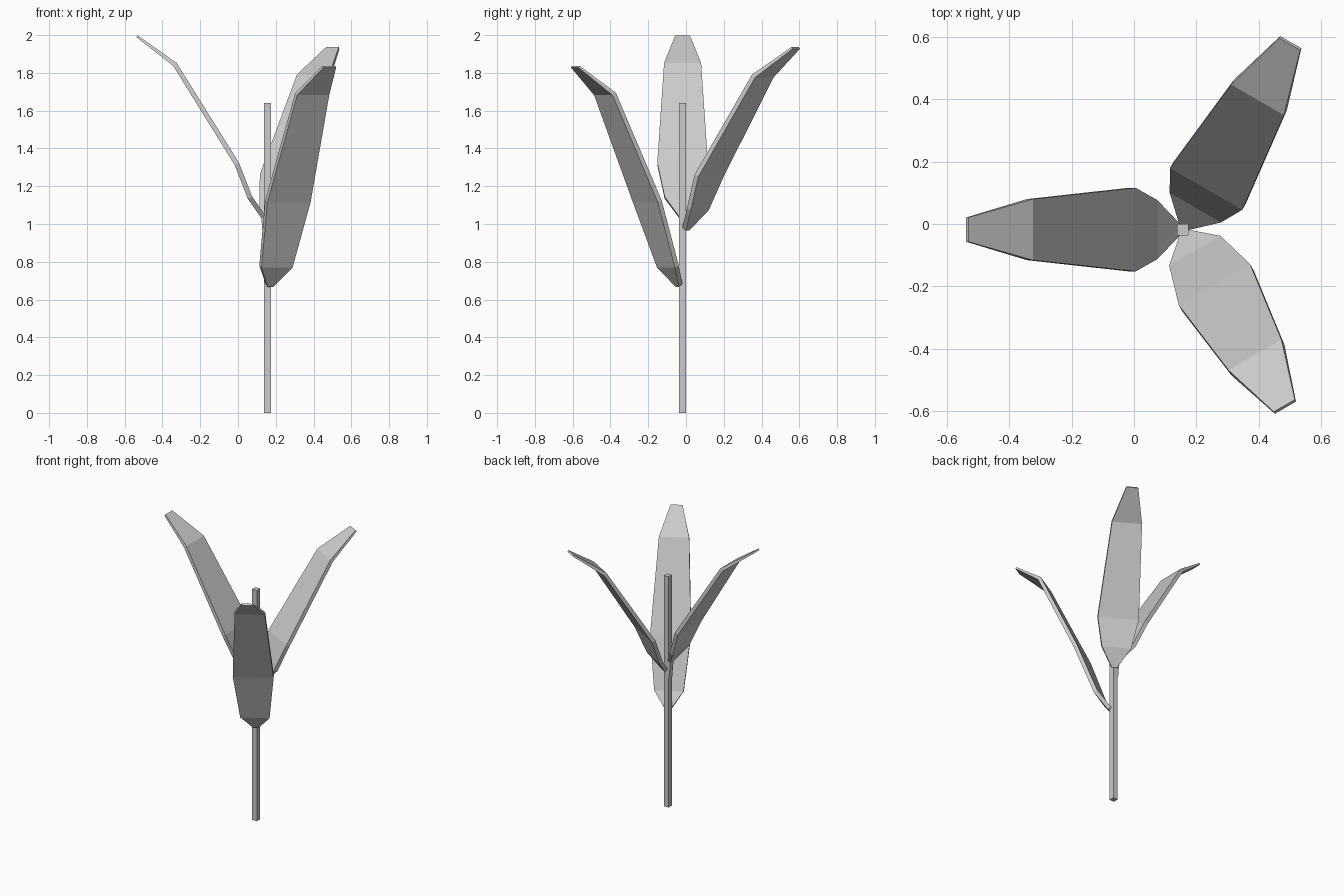
import bpy, bmesh, math

if "Cube" in bpy.data.objects:
    bpy.data.objects.remove(bpy.data.objects["Cube"])

CX, CY = 0.156, -0.018      # stem axis


def make_object(name, bm):
    bmesh.ops.recalc_face_normals(bm, faces=bm.faces)
    mesh = bpy.data.meshes.new(name)
    bm.to_mesh(mesh)
    bm.free()
    ob = bpy.data.objects.new(name, mesh)
    bpy.context.collection.objects.link(ob)
    return ob


def leaf(name, angle, rows):
    """rows: (distance from stem, height, half width, thickness)"""
    bm = bmesh.new()
    c, s = math.cos(math.radians(angle)), math.sin(math.radians(angle))
    rings = []
    for i, (r, z, w, t) in enumerate(rows):
        a, b = rows[max(i - 1, 0)], rows[min(i + 1, len(rows) - 1)]
        dr, dz = b[0] - a[0], b[1] - a[1]
        n = math.hypot(dr, dz)
        ring = []
        for side, face in ((-1, -1), (1, -1), (1, 1), (-1, 1)):
            rr = r - face * dz / n * t / 2
            zz = z + face * dr / n * t / 2
            y = side * w
            ring.append(bm.verts.new((CX + rr * c - y * s, CY + rr * s + y * c, zz)))
        rings.append(ring)
    for lo, hi in zip(rings, rings[1:]):
        for k in range(4):
            m = (k + 1) % 4
            bm.faces.new((lo[k], lo[m], hi[m], hi[k]))
    bm.faces.new(rings[0])
    bm.faces.new(rings[-1])
    return make_object(name, bm)


# Square stem
bpy.ops.mesh.primitive_cube_add(size=1, location=(CX, CY, 0.82))
stem = bpy.context.object
stem.name = "stem"
stem.scale = (0.037, 0.037, 1.64)

# Two upper leaves share one bent outline, the second sits lower
upper = [(0.020, 1.035, 0.018, 0.026), (0.093, 1.14, 0.095, 0.026),
         (0.162, 1.318, 0.134, 0.026), (0.490, 1.845, 0.098, 0.024),
         (0.691, 1.994, 0.039, 0.012)]
leaf("upper_leaf", 180, [(0.018, 0.92, 0.018, 0.01)] + upper)
leaf("middle_leaf", 60, [(r, z - 0.062, w, t) for r, z, w, t in upper])

# Lower leaf is longer
leaf("lower_leaf", -60, [(0.022, 0.675, 0.018, 0.026), (0.090, 0.775, 0.095, 0.026),
                         (0.216, 1.12, 0.132, 0.026), (0.474, 1.688, 0.098, 0.024),
                         (0.656, 1.833, 0.039, 0.012)])
